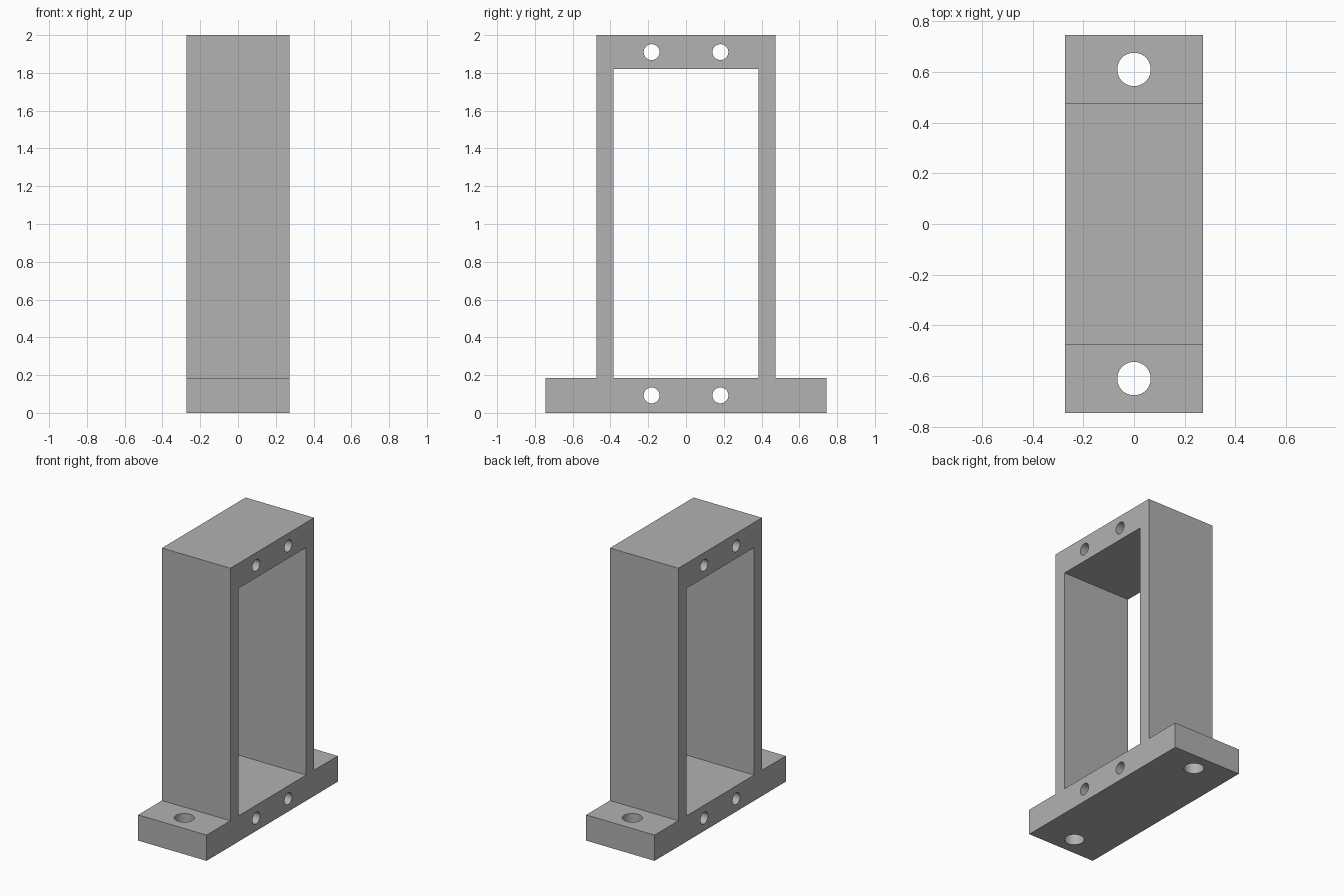
import bpy, bmesh, math
from mathutils import Vector

cube = bpy.data.objects.get("Cube")
if cube:
    bpy.data.objects.remove(cube, do_unlink=True)

# Main dimensions
HALF_X = 0.272
BASE_Y, BASE_Z = 0.745, 0.185
POST_Y, OPEN_Y = 0.475, 0.385
OPEN_TOP, TOP = 1.82, 2.0

grey = bpy.data.materials.new("plain grey")
grey.use_nodes = True
colour = (0.445, 0.445, 0.445, 1)
grey.diffuse_color = colour
grey.node_tree.nodes["Principled BSDF"].inputs["Base Color"].default_value = colour


def extrude_profile(name, points, half):
    """Extrude a closed (y, z) outline along x."""
    bm = bmesh.new()
    face = bm.faces.new([bm.verts.new((-half, y, z)) for y, z in points])
    result = bmesh.ops.extrude_face_region(bm, geom=[face])
    moved = [v for v in result["geom"] if isinstance(v, bmesh.types.BMVert)]
    bmesh.ops.translate(bm, verts=moved, vec=(2 * half, 0, 0))
    bmesh.ops.recalc_face_normals(bm, faces=bm.faces)
    mesh = bpy.data.meshes.new(name)
    bm.to_mesh(mesh)
    bm.free()
    mesh.materials.append(grey)
    obj = bpy.data.objects.new(name, mesh)
    bpy.context.collection.objects.link(obj)
    return obj


def drill(name, location, radius, axis):
    """Make a cylinder cutter along the given axis."""
    rotation = Vector((0, 0, 1)).rotation_difference(Vector(axis)).to_euler()
    bpy.ops.mesh.primitive_cylinder_add(vertices=48, radius=radius, depth=1,
                                        location=location, rotation=rotation)
    obj = bpy.context.object
    obj.name = name
    obj.data.materials.append(grey)
    return obj


# Frame with wide foot flanges
half_outline = [(BASE_Y, 0), (BASE_Y, BASE_Z), (POST_Y, BASE_Z), (POST_Y, TOP)]
outline = half_outline + [(-y, z) for y, z in reversed(half_outline)]
frame = extrude_profile("bracket_frame", outline, HALF_X)

# Central opening and screw holes
cutters = [extrude_profile("opening_cutter",
                           [(-OPEN_Y, BASE_Z), (OPEN_Y, BASE_Z),
                            (OPEN_Y, OPEN_TOP), (-OPEN_Y, OPEN_TOP)], 0.5)]
for side in (-1, 1):
    cutters.append(drill("flange_hole_cutter", (0, side * 0.61, 0.1), 0.066, (0, 0, 1)))
    for z in (BASE_Z / 2, (OPEN_TOP + TOP) / 2):
        cutters.append(drill("side_hole_cutter", (0, side * 0.182, z), 0.042, (1, 0, 0)))

bpy.ops.object.select_all(action="DESELECT")
frame.select_set(True)
bpy.context.view_layer.objects.active = frame
for cutter in cutters:
    mod = frame.modifiers.new("cut", "BOOLEAN")
    mod.operation = "DIFFERENCE"
    mod.solver = "EXACT"
    mod.object = cutter
    bpy.ops.object.modifier_apply(modifier=mod.name)
    bpy.data.objects.remove(cutter, do_unlink=True)

bpy.ops.object.shade_smooth_by_angle(angle=math.radians(30))
